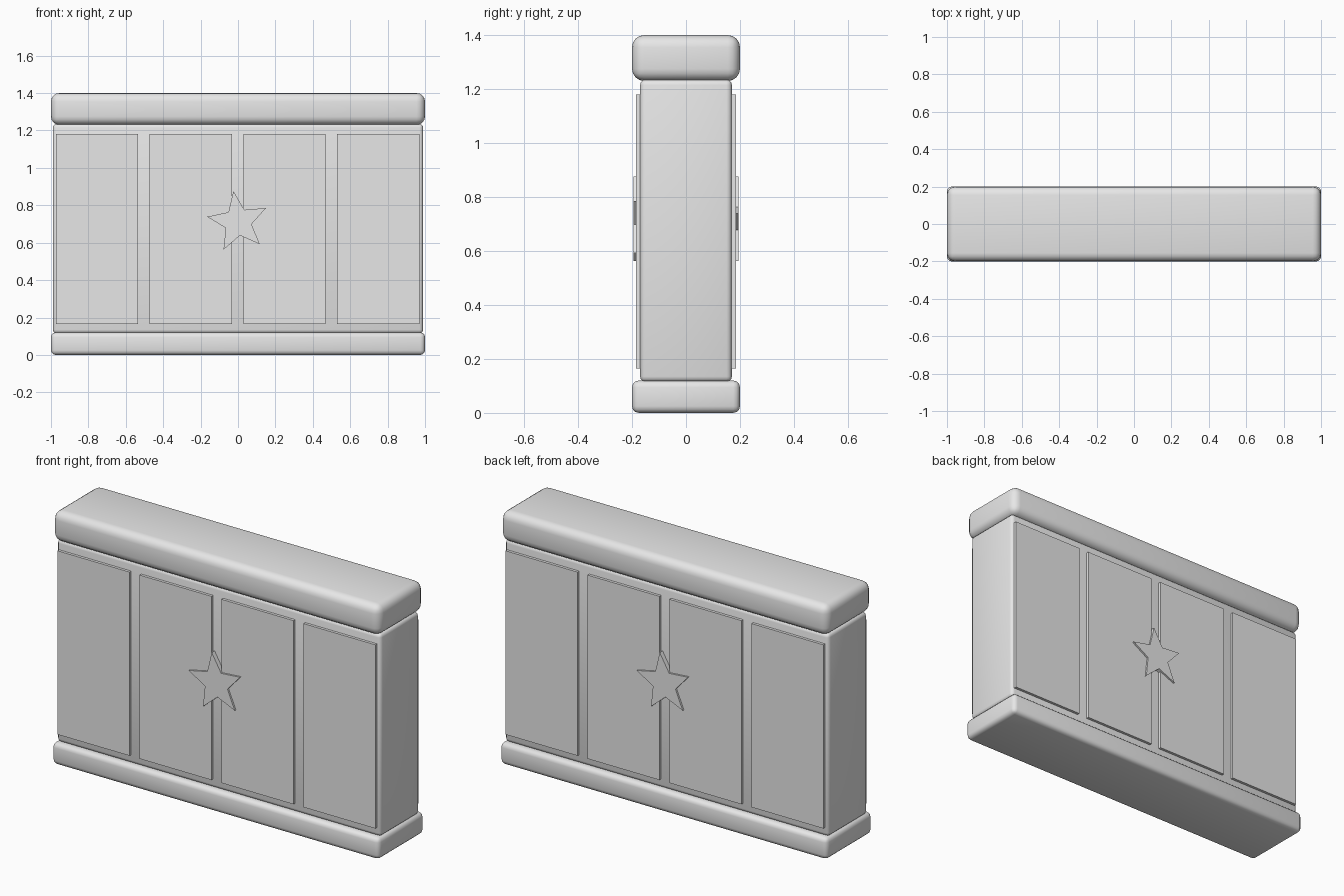
import bpy, bmesh, math
from mathutils import Matrix

if "Cube" in bpy.data.objects:
    bpy.data.objects.remove(bpy.data.objects["Cube"])

grey = bpy.data.materials.new("light_grey")
grey.diffuse_color = (0.8, 0.8, 0.8, 1)
grey.use_nodes = True
grey.node_tree.nodes["Principled BSDF"].inputs["Base Color"].default_value = grey.diffuse_color


def finish(bm, name, bevel=0.0, segments=3):
    bmesh.ops.recalc_face_normals(bm, faces=bm.faces)
    mesh = bpy.data.meshes.new(name)
    bm.to_mesh(mesh)
    bm.free()
    mesh.materials.append(grey)
    ob = bpy.data.objects.new(name, mesh)
    bpy.context.collection.objects.link(ob)
    if bevel:
        mod = ob.modifiers.new("rounded_edges", 'BEVEL')
        mod.width, mod.segments = bevel, segments
        mod.limit_method = 'NONE'
        for p in mesh.polygons:
            p.use_smooth = True
    return ob


def box(name, x, y, z, bevel=0.0, segments=3, turn=0.0):
    """Box from (min, max) ranges, optionally turned about the z axis."""
    bm = bmesh.new()
    bmesh.ops.create_cube(bm, size=1)
    for v in bm.verts:
        for i, (lo, hi) in enumerate((x, y, z)):
            v.co[i] = lo if v.co[i] < 0 else hi
    bm.transform(Matrix.Rotation(turn, 4, 'Z'))
    return finish(bm, name, bevel, segments)


def star(name, turn):
    """Tilted five-pointed star plate standing on the front face."""
    bm = bmesh.new()
    verts = []
    for i in range(10):
        a = math.radians(98.4 + 36 * i)
        r = 0.167 if i % 2 == 0 else 0.073
        verts.append(bm.verts.new((r * math.cos(a), -0.195, 0.711 + r * math.sin(a))))
    face = bm.faces.new(verts)
    ext = bmesh.ops.extrude_face_region(bm, geom=[face], use_keep_orig=True)
    moved = [g for g in ext["geom"] if isinstance(g, bmesh.types.BMVert)]
    bmesh.ops.translate(bm, verts=moved, vec=(0, 0.03, 0))
    bm.transform(Matrix.Rotation(turn, 4, 'Z'))
    return finish(bm, name)


# Wall body, base and cap
box("wall_body", (-0.99, 0.99), (-0.17, 0.17), (0.115, 1.235), 0.02)
box("base", (-1, 1), (-0.2, 0.2), (0, 0.12), 0.025)
box("cap", (-1, 1), (-0.2, 0.2), (1.23, 1.4), 0.045, 4)

# Four raised panels and a star on each side
for side, turn in (("front", 0.0), ("back", math.pi)):
    for i in range(4):
        x = -0.974 + 0.5013 * i
        box(f"{side}_panel_{i + 1}", (x, x + 0.44), (-0.185, -0.16),
            (0.165, 1.18), turn=turn)
    star(f"{side}_star", turn)
